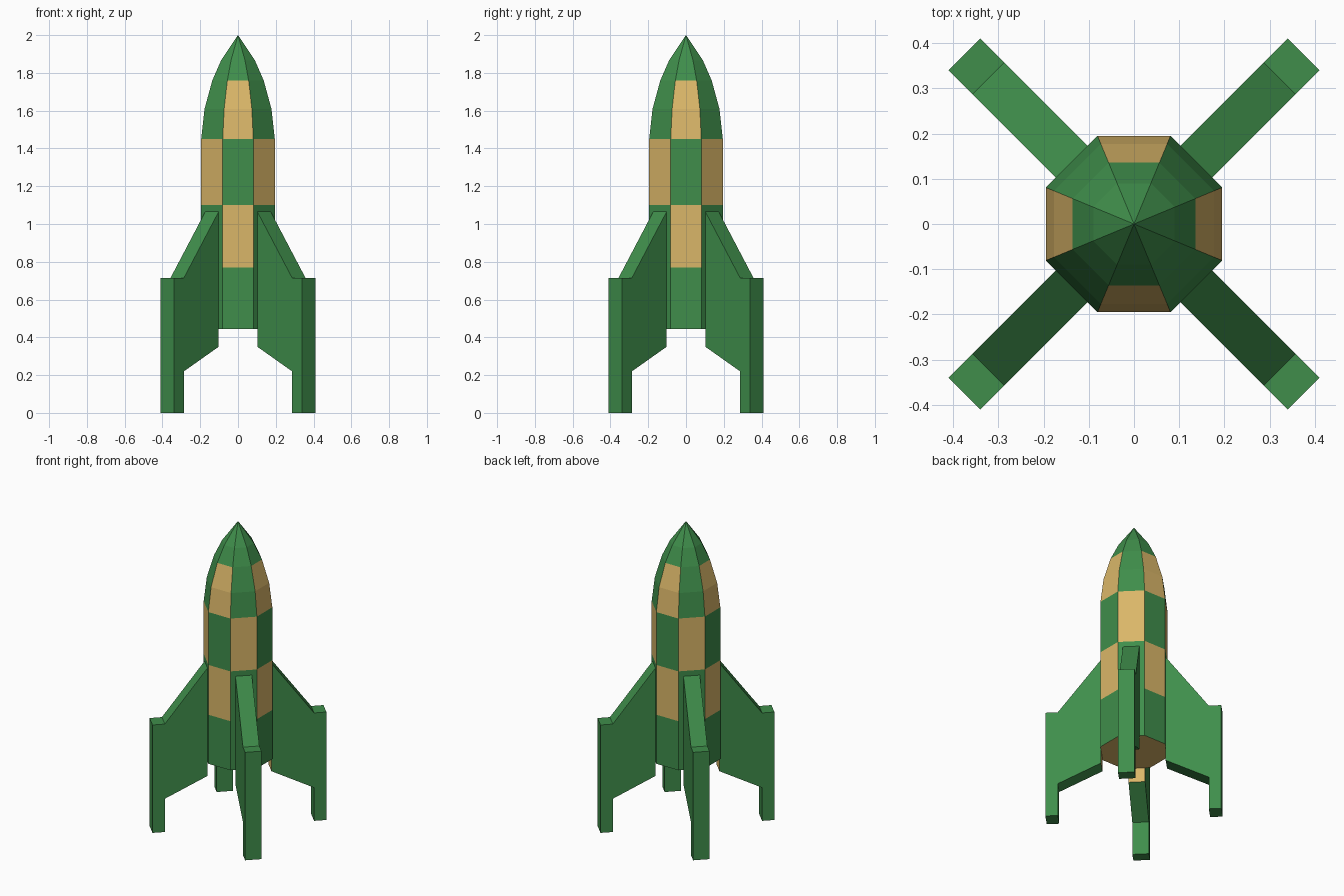
import bpy, bmesh
from math import pi, cos, sin, sqrt

if "Cube" in bpy.data.objects:
    bpy.data.objects.remove(bpy.data.objects["Cube"])


def material(name, rgb):
    m = bpy.data.materials.new(name)
    m.diffuse_color = (*rgb, 1)
    m.use_nodes = True
    m.node_tree.nodes["Principled BSDF"].inputs["Base Color"].default_value = m.diffuse_color
    return m


GREEN = material("green_paint", (0.05, 0.27, 0.07))
TAN = material("tan_paint", (0.70, 0.47, 0.14))


def finish(bm, name):
    bmesh.ops.recalc_face_normals(bm, faces=bm.faces)
    mesh = bpy.data.meshes.new(name)
    bm.to_mesh(mesh)
    bm.free()
    mesh.materials.append(GREEN)
    mesh.materials.append(TAN)
    obj = bpy.data.objects.new(name, mesh)
    bpy.context.collection.objects.link(obj)
    return obj


# Eight-sided hull: (distance to flat side, height) from tail to nose
SIDES = 8
profile = [(0.195, 0.445), (0.195, 0.77), (0.195, 1.10), (0.195, 1.45),
           (0.177, 1.61), (0.136, 1.76), (0.09, 1.865)]
bm = bmesh.new()
rings = []
for r, z in profile:
    c = r / cos(pi / SIDES)
    rings.append([bm.verts.new((c * cos((i - 0.5) * pi / 4), c * sin((i - 0.5) * pi / 4), z))
                  for i in range(SIDES)])
tip = bm.verts.new((0, 0, 2))

# Checker paint: tan bands on the axis-facing sides and on the diagonal sides
tan_bands = {0: (1, 3, 4), 1: (2,)}
for k in range(len(rings) - 1):
    for i in range(SIDES):
        j = (i + 1) % SIDES
        f = bm.faces.new((rings[k][i], rings[k][j], rings[k + 1][j], rings[k + 1][i]))
        f.material_index = int(k in tan_bands[i % 2])
for i in range(SIDES):
    bm.faces.new((rings[-1][i], rings[-1][(i + 1) % SIDES], tip))
bm.faces.new(rings[0][::-1]).material_index = 1
finish(bm, "hull")

# Four diagonal fins with landing legs: (radius, height) outline, extruded sideways
outline = [(0.195, 0.35), (0.455, 0.22), (0.455, 0), (0.53, 0),
           (0.53, 0.715), (0.455, 0.715), (0.195, 1.065)]
HALF = 0.05
for n in range(4):
    a = pi / 4 + n * pi / 2
    bm = bmesh.new()
    left, right = [[bm.verts.new((r * cos(a) - s * sin(a), r * sin(a) + s * cos(a), z))
                    for r, z in outline] for s in (HALF, -HALF)]
    bm.faces.new(left)
    bm.faces.new(right[::-1])
    for i in range(len(outline)):
        j = (i + 1) % len(outline)
        f = bm.faces.new((left[i], left[j], right[j], right[i]))
        f.material_index = int(j == 0)  # tan root face
    finish(bm, f"fin_{n + 1}")
